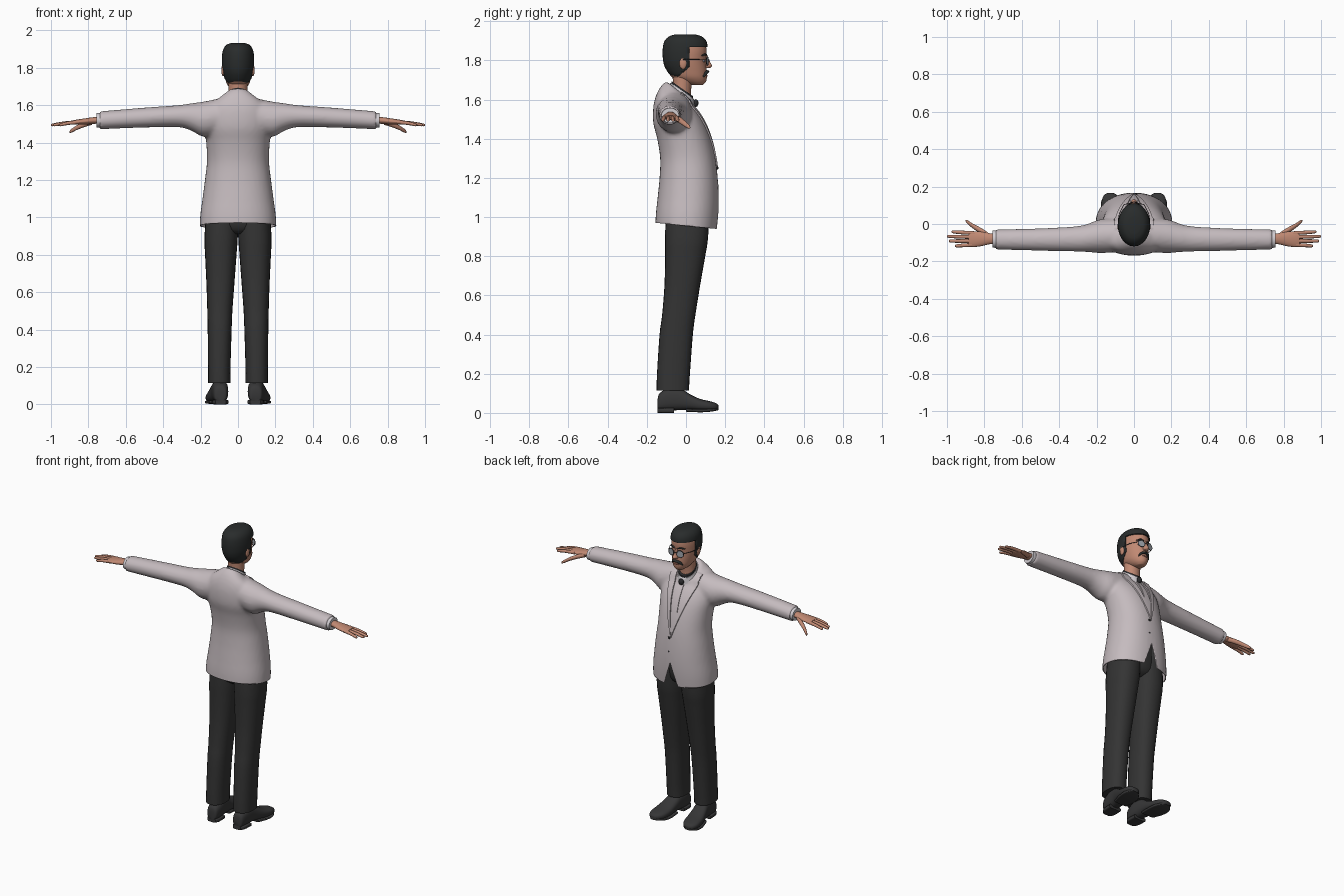
import bpy
import bmesh
from math import cos, sin, pi, radians
from mathutils import Matrix, Vector

cube = bpy.data.objects.get("Cube")
if cube:
    bpy.data.objects.remove(cube, do_unlink=True)


def material(name, *rgb):
    mat = bpy.data.materials.new(name)
    mat.use_nodes = True
    mat.diffuse_color = (*rgb, 1)
    shader = mat.node_tree.nodes["Principled BSDF"]
    shader.inputs["Base Color"].default_value = (*rgb, 1)
    shader.inputs["Roughness"].default_value = 0.8
    return mat


JACKET = material("jacket_grey", .56, .50, .52)
SHIRT = material("shirt_white", .64, .61, .64)
BLACK = material("tie_black", .025, .025, .027)
TROUSER = material("trouser_charcoal", .034, .034, .034)
SHOE = material("shoe_charcoal", .037, .037, .038)
HAIR = material("hair_black", .022, .025, .025)
SKIN = material("skin", .53, .25, .17)
LIP = material("lip", .36, .13, .10)
LENS = material("lens_grey", .35, .38, .42)


def finish(obj, mats, mirror=False, angle=50, thickness=0):
    """Bake the transform, add materials, smooth shading and modifiers."""
    obj.data.transform(obj.matrix_basis)
    obj.matrix_basis = Matrix.Identity(4)
    obj.data.materials.clear()
    for mat in mats:
        obj.data.materials.append(mat)
    for other in bpy.context.selected_objects:
        other.select_set(False)
    obj.select_set(True)
    bpy.context.view_layer.objects.active = obj
    bpy.ops.object.shade_smooth_by_angle(angle=radians(angle))
    if thickness:
        obj.modifiers.new("thickness", 'SOLIDIFY').thickness = thickness
    if mirror:
        obj.modifiers.new("mirror", 'MIRROR')
    return obj


def to_object(name, bm):
    bmesh.ops.recalc_face_normals(bm, faces=bm.faces)
    mesh = bpy.data.meshes.new(name)
    bm.to_mesh(mesh)
    bm.free()
    obj = bpy.data.objects.new(name, mesh)
    bpy.context.scene.collection.objects.link(obj)
    return obj


def smooth_rings(rings, steps):
    """Catmull-Rom interpolation between the given cross-sections."""
    rings = [Vector(tuple(r) + (0,) * (6 - len(r))) for r in rings]
    result = []
    for i in range(len(rings) - 1):
        b, c = rings[i], rings[i + 1]
        a, d = rings[max(i - 1, 0)], rings[min(i + 2, len(rings) - 1)]
        for k in range(steps):
            t = k / steps
            result.append(b + (c - a) * (t / 2) + (a * 2 - b * 5 + c * 4 - d) * (t * t / 2)
                          + (b * 3 - a - c * 3 + d) * (t ** 3 / 2))
    return result + [rings[-1]]


def loft(bm, rings, axis='z', power=2, sides=24, steps=4, flip=1):
    """Ring: position along axis, centre and radius across, low and high, tilt."""
    loops = []
    for pos, cu, ru, low, high, tilt in smooth_rings(rings, steps):
        loop = []
        for k in range(sides):
            c, s = cos(2 * pi * k / sides), sin(2 * pi * k / sides)
            u = cu + ru * abs(c) ** (2 / power) * (1 if c > 0 else -1)
            dv = (high - low) / 2 * abs(s) ** (2 / power) * (1 if s > 0 else -1)
            v, t = (low + high) / 2 + dv, pos - tilt * dv
            point = {'z': (u, v, t), 'x': (t, u, v), 'y': (u, t, v)}[axis]
            loop.append(bm.verts.new((point[0] * flip, point[1], point[2])))
        loops.append(loop)
    for low, high in zip(loops, loops[1:]):
        for k in range(sides):
            j = (k + 1) % sides
            bm.faces.new((low[k], low[j], high[j], high[k]))
    bm.faces.new(loops[0])
    bm.faces.new(loops[-1])


def part(name, rings, mat, mirror=False, **options):
    bm = bmesh.new()
    loft(bm, rings, **options)
    return finish(to_object(name, bm), [mat], mirror)


def blob(name, place, size, mat, mirror=False):
    bm = bmesh.new()
    bmesh.ops.create_uvsphere(bm, u_segments=16, v_segments=10, radius=1)
    bm.transform(Matrix.Translation(place) @ Matrix.Diagonal((*size, 1)))
    return finish(to_object(name, bm), [mat], mirror)


def cut(bm, point, normal, faces, **options):
    geom = set(faces)
    for f in faces:
        geom.update(f.edges, f.verts)
    bmesh.ops.bisect_plane(bm, geom=list(geom), plane_co=point, plane_no=normal, **options)


# Jacket: torso and sleeves fused into one skin
bm = bmesh.new()
loft(bm, [(.88, 0, .207, -.157, .155), (1, 0, .203, -.155, .165), (1.1, 0, .19, -.145, .167),
          (1.2, 0, .177, -.135, .162), (1.3, 0, .166, -.132, .15), (1.4, 0, .17, -.147, .127),
          (1.48, 0, .18, -.167, .097), (1.55, 0, .175, -.167, .062, .1),
          (1.595, 0, .15, -.152, .037, .3), (1.62, 0, .105, -.127, .037, .6),
          (1.638, 0, .07, -.1, .04, .8)], power=2.2, sides=40)
for side in (1, -1):
    loft(bm, [(.08, -.06, .09, 1.45, 1.64), (.18, -.065, .09, 1.43, 1.62),
              (.25, -.075, .075, 1.463, 1.61), (.32, -.08, .067, 1.482, 1.6),
              (.5, -.083, .06, 1.48, 1.587), (.74, -.083, .054, 1.471, 1.567)],
         axis='x', flip=side)
jacket = to_object("jacket", bm)
fuse = jacket.modifiers.new("fuse", 'REMESH')
fuse.mode, fuse.voxel_size = 'VOXEL', 0.011
relax = jacket.modifiers.new("relax", 'SMOOTH')
relax.factor, relax.iterations = 0.5, 4
bpy.context.view_layer.update()
fused = jacket.evaluated_get(bpy.context.evaluated_depsgraph_get())
skin_mesh = bpy.data.meshes.new_from_object(fused)
jacket.modifiers.clear()
jacket.data = skin_mesh

# Jacket hem, opening, lapels and tie as cut faces
bm = bmesh.new()
bm.from_mesh(jacket.data)
cut(bm, (0, 0, .955), (0, -.1, -1), bm.faces[:], clear_outer=True)
NECKLINE, LAPEL, TIE, VENT = (.18, 1.27), (.32, 1.25), (-.045, 1.9), (-.33, 1.09)
for slope, apex in (NECKLINE, LAPEL, TIE, VENT):
    for side in (1, -1):
        bm.normal_update()
        front = []
        for f in bm.faces:
            c = f.calc_center_median()
            in_band = c.z < 1.11 if apex < 1.2 else c.z > 1.24
            if f.normal.y > 0 and abs(c.x) < .13 and c.y > -.03 and in_band:
                front.append(f)
        cut(bm, (0, 0, apex), (side, 0, -slope), front)
bm.normal_update()


def inside(c, line):
    return abs(c.x) < line[0] * (c.z - line[1])


lapels, tie, vent = [], [], []
for f in bm.faces:
    c = f.calc_center_median()
    f.material_index = 0
    if f.normal.y < .1 or c.y < -.03:
        continue
    if inside(c, VENT) and c.z < VENT[1]:
        vent.append(f)
    elif inside(c, NECKLINE):
        f.material_index = 2 if inside(c, TIE) and c.z < 1.6 else 1
        if f.material_index == 2:
            tie.append(f)
    elif inside(c, LAPEL) and abs(c.x) < .105:
        lapels.append(f)
bmesh.ops.delete(bm, geom=vent, context='FACES')
for faces, lift in ((lapels, .007), (tie, .004)):
    raised = bmesh.ops.extrude_face_region(bm, geom=faces)["geom"]
    verts = [v for v in raised if isinstance(v, bmesh.types.BMVert)]
    bmesh.ops.translate(bm, verts=verts, vec=(0, lift, lift / 3))
    bmesh.ops.delete(bm, geom=[f for f in faces if f.is_valid], context='FACES_ONLY')
bm.to_mesh(jacket.data)
bm.free()
finish(jacket, [JACKET, SHIRT, BLACK], thickness=.005)
for height in (1.25, 1.16):
    blob("jacket_button", (.012, .161, height), (.008, .005, .008), BLACK)

# Shirt collar, tie and cuffs
part("shirt_collar", [(1.595, 0, .067, -.09, .046, .7), (1.645, 0, .058, -.08, .04, .7)], SHIRT)
part("tie_band", [(1.64, 0, .055, -.074, .037, .7), (1.655, 0, .055, -.073, .036, .7)], BLACK)
blob("tie_knot", (0, .05, 1.582), (.017, .014, .02), BLACK)
part("cuffs", [(.72, -.082, .047, 1.478, 1.56), (.757, -.081, .045, 1.48, 1.557)],
     SHIRT, True, axis='x')

# Hands
part("palms", [(.73, -.08, .027, 1.502, 1.538), (.77, -.079, .029, 1.5, 1.536),
               (.82, -.08, .039, 1.496, 1.529), (.86, -.081, .042, 1.497, 1.523),
               (.885, -.081, .038, 1.5, 1.518)], SKIN, True, axis='x')
for name, y_base, y_tip, tip in (("index", -.049, -.042, .975), ("middle", -.07, -.066, 1),
                                 ("ring", -.091, -.091, .99), ("little", -.111, -.117, .958)):
    y_mid, middle = (y_base + y_tip) / 2, (.86 + tip) / 2
    part(name + "_fingers", [(.85, y_base, .01, 1.499, 1.52), (middle, y_mid, .01, 1.494, 1.513),
                             (tip - .01, y_tip, .008, 1.487, 1.502),
                             (tip, y_tip, .003, 1.491, 1.497)],
         SKIN, True, axis='x', sides=12, steps=3)
part("thumbs", [(.78, -.062, .016, 1.495, 1.523), (.82, -.036, .016, 1.483, 1.512),
                (.86, -.012, .013, 1.468, 1.493), (.89, .01, .01, 1.453, 1.473),
                (.9, .018, .004, 1.452, 1.462)], SKIN, True, axis='x', sides=12)

# Trousers
part("trouser_legs", [(.115, .1, .06, -.15, .015), (.2, .1, .06, -.148, .02),
                      (.4, .098, .064, -.135, .035), (.5, .097, .067, -.122, .048),
                      (.65, .094, .075, -.11, .072), (.8, .092, .084, -.107, .098),
                      (.9, .09, .089, -.107, .113), (1.1, .08, .085, -.1, .12)],
     TROUSER, True, power=2.3)
part("trouser_seat", [(.91, 0, .05, -.06, .06), (.96, 0, .15, -.1, .108),
                      (1.15, 0, .15, -.1, .12)], TROUSER)

# Shoes
part("shoes", [(-.145, .093, .024, .015, .07), (-.135, .094, .035, .012, .1),
               (-.09, .095, .043, .012, .125), (-.03, .1, .045, .014, .125),
               (.02, .108, .05, .014, .095), (.07, .115, .055, .01, .072),
               (.12, .121, .052, .01, .06), (.153, .125, .036, .014, .05),
               (.166, .126, .014, .02, .038)], SHOE, True, axis='y', power=2.6)
part("shoe_heels", [(-.145, .093, .028, 0, .025), (-.12, .094, .042, 0, .025),
                    (-.06, .097, .044, 0, .025)], SHOE, True, axis='y', power=5)
part("shoe_soles", [(.0, .106, .046, .006, .022), (.07, .115, .058, .003, .02),
                    (.125, .121, .053, .006, .022), (.166, .126, .018, .014, .028)],
     SHOE, True, axis='y', power=5)

# Head and neck
part("neck", [(1.56, 0, .052, -.075, .028), (1.65, 0, .05, -.066, .026),
              (1.74, 0, .052, -.07, .04)], SKIN)
skull = [(1.675, 0, .022, .03, .085), (1.69, 0, .042, -.025, .101), (1.715, 0, .06, -.072, .107),
         (1.75, 0, .07, -.097, .106), (1.78, 0, .076, -.108, .103), (1.81, 0, .079, -.112, .102),
         (1.85, 0, .079, -.112, .105), (1.89, 0, .072, -.103, .097),
         (1.915, 0, .053, -.078, .072), (1.925, 0, .026, -.045, .035)]
part("head", skull, SKIN, sides=32)
blob("ears", (.08, -.015, 1.785), (.009, .019, .03), SKIN, True)
part("nose", [(1.825, 0, .007, .085, .108), (1.79, 0, .011, .085, .124),
              (1.772, 0, .017, .085, .133), (1.76, 0, .012, .085, .122)], SKIN, sides=16)
blob("lips", (0, .102, 1.722), (.02, .009, .006), LIP)
blob("eyes", (.032, .09, 1.797), (.013, .007, .006), SHIRT, True)
blob("pupils", (.032, .095, 1.797), (.005, .004, .005), BLACK, True)

# Hair shell trimmed to hairline and sideburns
bm = bmesh.new()
loft(bm, [(z + .008, 0, r + .007, low - .007, high + .007) for z, _, r, low, high in skull[1:]],
     sides=32)
for point, normal in (((0, 0, 1.868), (0, 0, 1)), ((0, .018, 0), (0, 1, 0)),
                      ((0, -.06, 1.7), (0, -.85, 1))):
    cut(bm, point, normal, bm.faces[:])
bare = []
for f in bm.faces:
    c = f.calc_center_median()
    if c.z < 1.868 and (c.y > .018 or c.z < 1.7 + .85 * (c.y + .06)):
        bare.append(f)
bmesh.ops.delete(bm, geom=bare, context='FACES')
finish(to_object("hair", bm), [HAIR], thickness=.008)
part("moustache", [(0, .108, .011, 1.735, 1.75), (.018, .104, .012, 1.731, 1.748),
                   (.032, .094, .01, 1.72, 1.738), (.038, .088, .006, 1.714, 1.724)],
     HAIR, True, axis='x', sides=12)
part("eyebrows", [(.012, .103, .006, 1.823, 1.83), (.03, .097, .007, 1.826, 1.836),
                  (.05, .083, .006, 1.822, 1.828)], HAIR, True, axis='x', sides=10)

# Glasses
turn = (radians(90), 0, radians(-14))
bpy.ops.mesh.primitive_torus_add(major_radius=.022, minor_radius=.002, major_segments=24,
                                 minor_segments=6, location=(.033, .109, 1.797), rotation=turn)
rims = bpy.context.object
rims.name = "glasses_rims"
finish(rims, [BLACK], True)
bpy.ops.mesh.primitive_cylinder_add(vertices=24, radius=.021, depth=.002,
                                    location=(.033, .109, 1.797), rotation=turn)
lenses = bpy.context.object
lenses.name = "glasses_lenses"
finish(lenses, [LENS], True)
part("glasses_bridge", [(0, .118, .002, 1.801, 1.805), (.013, .114, .002, 1.8, 1.804)],
     BLACK, True, axis='x', sides=8)
part("glasses_arms", [(-.015, .086, .002, 1.802, 1.806), (.05, .079, .002, 1.802, 1.806),
                      (.103, .055, .002, 1.801, 1.805)], BLACK, True, axis='y', sides=8)
